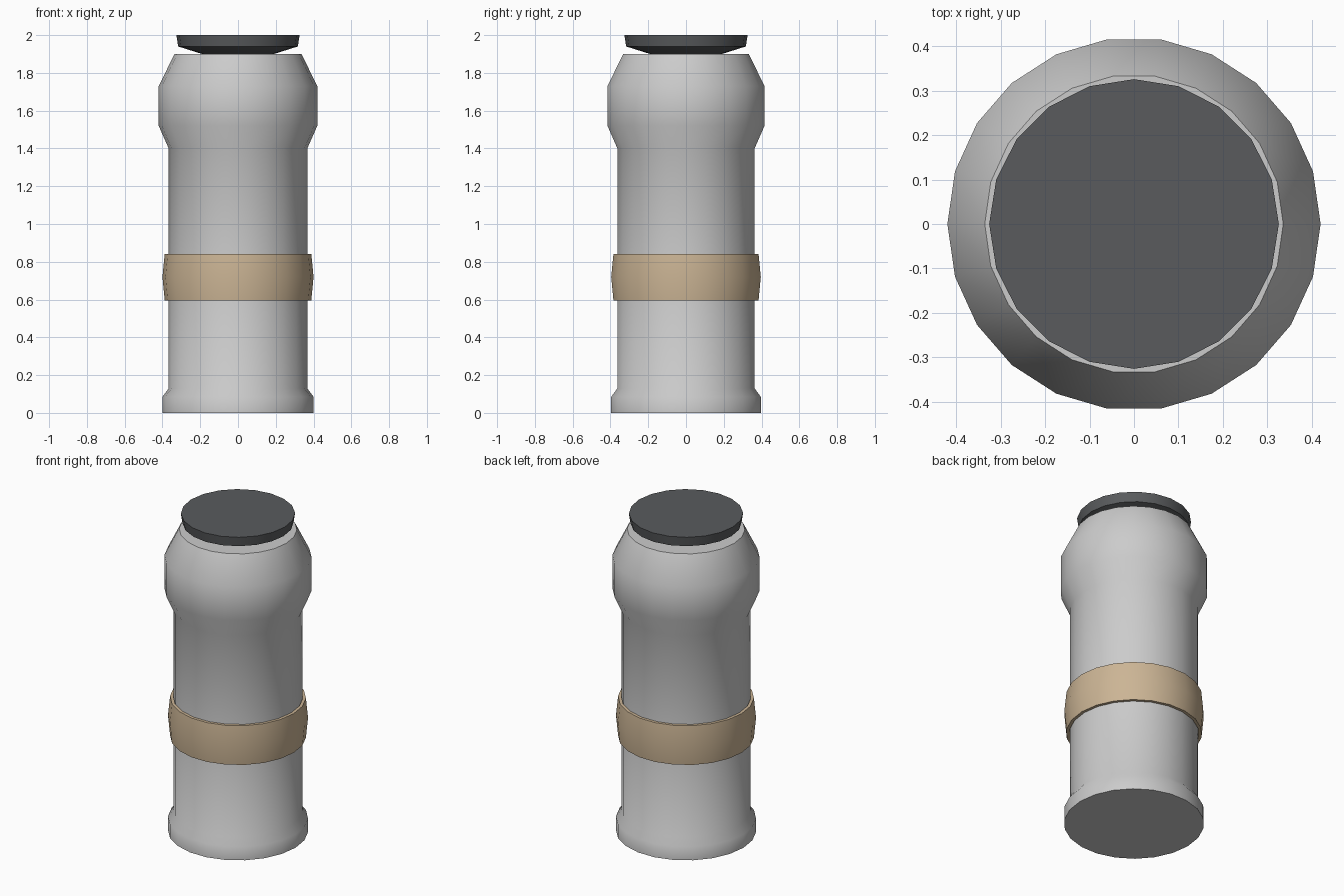
import bpy, bmesh
from math import cos, sin, pi, radians

if "Cube" in bpy.data.objects:
    bpy.data.objects.remove(bpy.data.objects["Cube"])


def lathe(name, profile, sides, start=0.0, color=None, closed=False):
    """Revolve (radius, z) points around z; caps the ends unless the profile is closed."""
    bm = bmesh.new()
    rings = [[bm.verts.new((r * cos(start + 2 * pi * i / sides),
                            r * sin(start + 2 * pi * i / sides), z))
              for i in range(sides)] for r, z in profile]
    pairs = list(zip(rings, rings[1:]))
    if closed:
        pairs.append((rings[-1], rings[0]))
    else:
        bm.faces.new(rings[0][::-1])
        bm.faces.new(rings[-1])
    for a, b in pairs:
        for i in range(sides):
            j = (i + 1) % sides
            bm.faces.new((a[i], a[j], b[j], b[i]))
    bmesh.ops.recalc_face_normals(bm, faces=bm.faces)
    mesh = bpy.data.meshes.new(name)
    bm.to_mesh(mesh)
    bm.free()
    obj = bpy.data.objects.new(name, mesh)
    bpy.context.collection.objects.link(obj)
    if color:
        mat = bpy.data.materials.new(name + "_material")
        mat.diffuse_color = (*color, 1)
        mat.use_nodes = True
        mat.node_tree.nodes["Principled BSDF"].inputs["Base Color"].default_value = mat.diffuse_color
        mesh.materials.append(mat)
    bpy.ops.object.select_all(action='DESELECT')
    bpy.context.view_layer.objects.active = obj
    obj.select_set(True)
    bpy.ops.object.shade_smooth_by_angle(angle=radians(40))
    return obj


# Body: foot ring, straight barrel, bulging head
lathe("body", [(0.40, 0), (0.40, 0.085), (0.367, 0.13), (0.367, 1.40),
               (0.42, 1.52), (0.42, 1.73), (0.336, 1.90)], 22)

# Bulged grip band around the barrel
lathe("grip_band", [(0.37, 0.595), (0.388, 0.595), (0.40, 0.72),
                    (0.388, 0.842), (0.37, 0.842)], 22,
      color=(0.6, 0.46, 0.3), closed=True)

# Dark cap with a tapered underside
lathe("cap", [(0.18, 1.897), (0.317, 1.94), (0.326, 2.0)], 20,
      color=(0.1, 0.105, 0.11))
